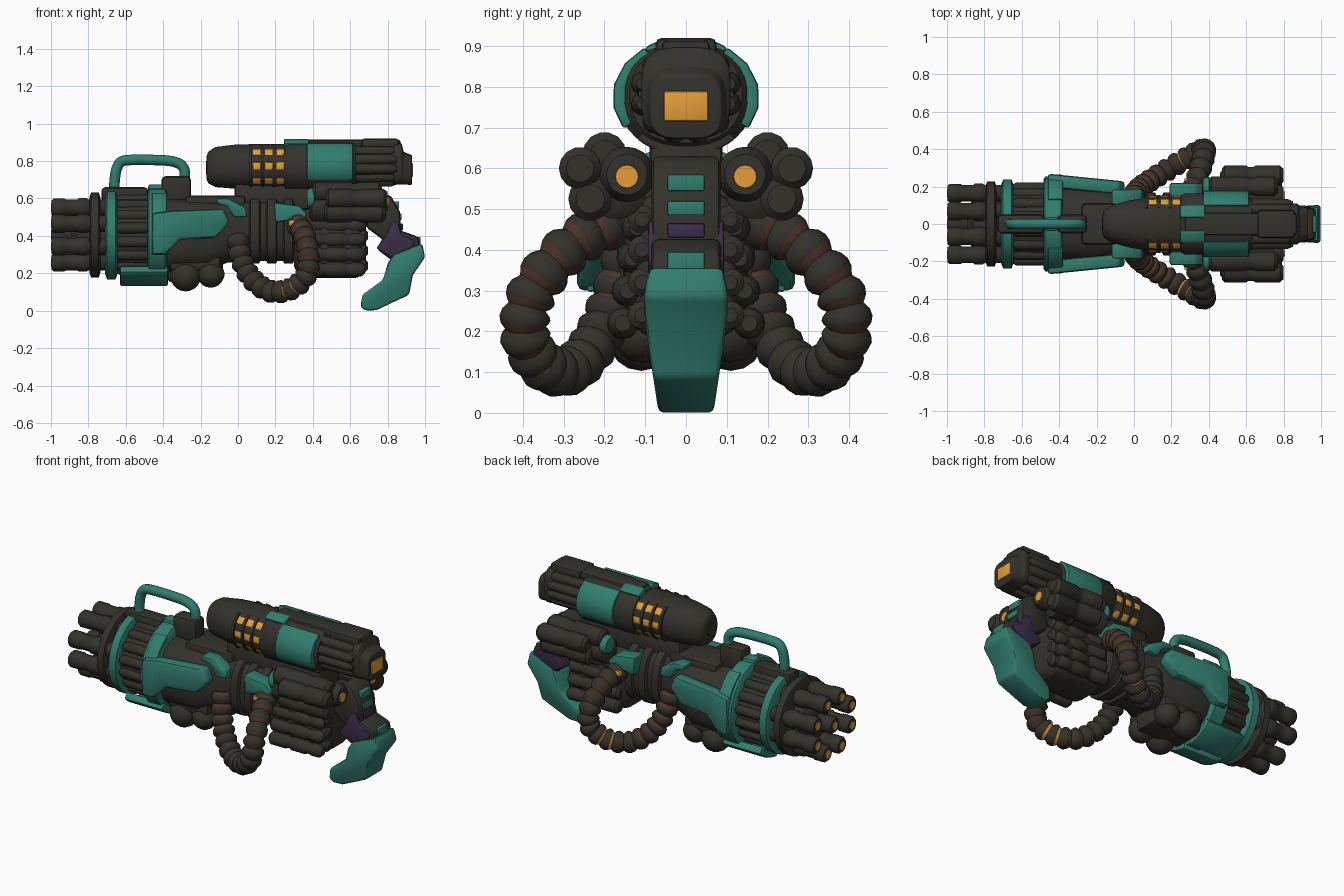
import bpy, bmesh, math
from mathutils import Vector

if "Cube" in bpy.data.objects:
    bpy.data.objects.remove(bpy.data.objects["Cube"])

def material(name, c):
    m = bpy.data.materials.new(name)
    m.diffuse_color = (*c, 1)
    m.use_nodes = True
    m.node_tree.nodes["Principled BSDF"].inputs["Base Color"].default_value = m.diffuse_color
    return m

DARK = material("dark gunmetal", (0.034, 0.031, 0.024))
TEAL = material("teal paint", (0.031, 0.205, 0.155))
GLOW = material("orange glow", (0.78, 0.34, 0.04))
PURP = material("deep purple", (0.045, 0.026, 0.07))
RUST = material("rust brown", (0.075, 0.034, 0.02))

def finish(bm, name, mats, bevel=0.0, segs=2):
    bmesh.ops.recalc_face_normals(bm, faces=bm.faces)
    if bevel:
        edges = [e for e in bm.edges if len(e.link_faces) == 2 and e.calc_face_angle(0) > 0.6]
        bmesh.ops.bevel(bm, geom=edges, offset=bevel, segments=segs, profile=0.5,
                        affect='EDGES', clamp_overlap=True)
    me = bpy.data.meshes.new(name)
    for f in bm.faces:
        f.smooth = True
    bm.to_mesh(me)
    bm.free()
    me.set_sharp_from_angle(angle=math.radians(40))
    for m in (mats if isinstance(mats, (list, tuple)) else [mats]):
        me.materials.append(m)
    ob = bpy.data.objects.new(name, me)
    bpy.context.collection.objects.link(ob)
    return ob

def skin(bm, rings, cap=True):
    """Bridge rings of coordinates into a tube; returns faces per span."""
    vs = [[bm.verts.new(p) for p in r] for r in rings]
    n, spans = len(vs[0]), []
    for a, b in zip(vs, vs[1:]):
        spans.append([bm.faces.new((a[i], a[(i+1) % n], b[(i+1) % n], b[i])) for i in range(n)])
    if cap:
        bm.faces.new(vs[0])
        bm.faces.new(vs[-1])
    return spans

def lathe(name, prof, y, z, mat, n=20, bevel=0.0):
    """Turned part along x from (x, radius) pairs."""
    bm = bmesh.new()
    skin(bm, [[(x, y + r*math.cos(2*math.pi*i/n), z + r*math.sin(2*math.pi*i/n))
               for i in range(n)] for x, r in prof])
    return finish(bm, name, mat, bevel)

def loft(name, stations, mat, n=24, power=2.0, bevel=0.0):
    """Superellipse sections (x, half width, half height, centre z)."""
    def pt(x, hy, hz, cz, a):
        c, s = math.cos(a), math.sin(a)
        return (x, hy*math.copysign(abs(c)**(2/power), c), cz + hz*math.copysign(abs(s)**(2/power), s))
    bm = bmesh.new()
    skin(bm, [[pt(*st, 2*math.pi*(i+.5)/n) for i in range(n)] for st in stations])
    return finish(bm, name, mat, bevel)

def box(name, x, y, z, mat, bevel=0.012):
    """Box from (min, max) ranges."""
    bm = bmesh.new()
    skin(bm, [[(x[i], y[0], z[0]), (x[i], y[1], z[0]), (x[i], y[1], z[1]), (x[i], y[0], z[1])] for i in (0, 1)])
    return finish(bm, name, mat, bevel)

def prism(name, prof, y0, y1, mat, bevel=0.012, slope=0.0, xref=0.0):
    """Side-view (x, z) outline extruded across y, optionally narrowing along x."""
    bm = bmesh.new()
    skin(bm, [[(x, y + slope*(x - xref), z) for x, z in prof] for y in (y0, y1)])
    return finish(bm, name, mat, bevel)

def arc_plate(name, x0, x1, ry, rz, cz, a0, a1, th, mat, bevel=0.0, n=6):
    """Curved plate wrapped round the x axis between two angles."""
    bm, rings = bmesh.new(), []
    for i in range(n + 1):
        a = math.radians(a0 + (a1 - a0)*i/n)
        c, s = math.cos(a), math.sin(a)
        rings.append([(x, (ry + t)*c, cz + (rz + t)*s)
                      for x, t in ((x0, -0.02), (x1, -0.02), (x1, th), (x0, th))])
    skin(bm, rings)
    return finish(bm, name, mat, bevel)

def sweep(name, pts, rad, mats, steps, n=12, rule=None):
    """Tube along a smooth path; rad(i) gives radius, rule(i) material index."""
    P = [Vector(p) for p in pts]
    P = [2*P[0] - P[1]] + P + [2*P[-1] - P[-2]]
    path = []
    for k in range(steps + 1):
        u = k/steps*(len(P) - 3)
        j = min(int(u), len(P) - 4)
        t, (a, b, c, d) = u - j, P[j:j+4]
        path.append(0.5*(2*b + (c-a)*t + (2*a-5*b+4*c-d)*t*t + (3*b-a-3*c+d)*t**3))
    bm, rings, q, last = bmesh.new(), [], None, None
    for k, p in enumerate(path):
        tan = (path[min(k+1, steps)] - path[max(k-1, 0)]).normalized()
        q = tan.to_track_quat('Z', 'Y') if q is None else last.rotation_difference(tan) @ q
        last = tan
        rings.append([p + q @ Vector((math.cos(2*math.pi*i/n), math.sin(2*math.pi*i/n), 0))*rad(k) for i in range(n)])
    for k, faces in enumerate(skin(bm, rings)):
        for f in faces:
            f.material_index = rule(k) if rule else 0
    return finish(bm, name, mats)

CZ = 0.405
# Rotary barrels with glowing muzzles
spots = [(0.178*math.cos(math.pi*(2*i+1)/8), 0.158*math.sin(math.pi*(2*i+1)/8)) for i in range(8)] + [(0, 0)]
for y, z in spots:
    lathe("barrel", [(-.997, .04), (-.985, .05), (-.93, .05), (-.92, .045), (-.86, .045),
                     (-.85, .052), (-.81, .052), (-.8, .045), (-.66, .045)], y, CZ + z, DARK, 14)
    lathe("muzzle_glow", [(-1.0, .024), (-.99, .024)], y, CZ + z, GLOW, 12)
lathe("barrel_core", [(-.89, .09), (-.86, .13), (-.6, .15)], 0, CZ, DARK)
lathe("barrel_clamp", [(-.795, .2), (-.785, .228), (-.745, .228), (-.735, .2)], 0, CZ, DARK, 32)
lathe("front_ring", [(-.71, .21), (-.70, .238), (-.655, .238), (-.645, .21)], 0, CZ, TEAL, 32)
# Ribbed drum
lathe("drum", [(-.66, .2), (-.38, .205)], 0, CZ, DARK, 32)
for i in range(16):
    a = 2*math.pi*(i + .5)/16
    lathe("drum_rib", [(-.65, .02), (-.63, .03), (-.42, .03), (-.4, .02)],
          .195*math.cos(a), CZ + .19*math.sin(a), DARK, 10)
lathe("drum_band", [(-.485, .235), (-.475, .254), (-.39, .254), (-.38, .235)], 0, CZ, TEAL, 24)
for s in (0, 1):
    m = (lambda a: 180 - a) if s else (lambda a: a)
    arc_plate("lower_guard", -.63, -.375, .255, .25, CZ, m(-86), m(-46), .025, TEAL, .01)
    arc_plate("upper_guard", -.46, -.38, .25, .25, CZ, m(-25), m(60), .014, TEAL, .008, 8)
box("drum_top_block", (-.73, -.48), (-.05, .05), (.58, .66), DARK, .02)
box("handle_rear_mount", (-.41, -.25), (-.05, .05), (.58, .72), DARK, .025)
box("top_teal_strip", (-.48, -.3), (-.035, .035), (.6, .675), TEAL)
# Carry handle
sweep("carry_handle", [(-.66, 0, .64), (-.66, 0, .69), (-.65, 0, .755), (-.625, 0, .796), (-.57, 0, .806),
                       (-.46, 0, .806), (-.36, 0, .80), (-.305, 0, .78), (-.285, 0, .745), (-.285, 0, .70)],
      lambda k: .028, TEAL, 54)

# Receiver body
loft("receiver", [(-.42, .2, .2, .4), (-.16, .2, .19, .4), (-.06, .165, .17, .425), (.06, .15, .165, .43),
                  (.3, .16, .165, .43)], DARK, 24, 2.8, .01)
loft("rear_receiver", [(.3, .13, .15, .38), (.34, .155, .185, .36), (.64, .15, .185, .36), (.685, .11, .15, .36)],
     DARK, 24, 3.2, .01)
box("top_bridge", (-.02, .62), (-.09, .09), (.54, .68), DARK, .02)
box("top_deck", (-.28, .04), (-.11, .11), (.54, .615), DARK, .02)
box("under_keel", (-.38, -.08), (-.09, .09), (.15, .28), DARK, .03)
for x in (.09, .18, .27):
    loft("receiver_hoop", [(x-.032, .15, .16, .43), (x-.022, .17, .18, .43), (x+.022, .17, .18, .43),
                           (x+.032, .15, .16, .43)], DARK, 24, 2.8)

for s in (1, -1):
    # Teal side armour
    prism("side_panel", [(-.46, .52), (-.36, .535), (-.08, .545), (-.045, .47), (-.12, .39), (-.31, .38),
                         (-.39, .30), (-.46, .30)], s*.195, s*.268, TEAL, .018, -s*.1, -.45)
    prism("small_teal_plate", [(-.12, .6), (-.05, .6), (.04, .55), (.05, .5), (-.02, .5), (-.06, .56), (-.11, .57)],
          s*.1, s*.185, TEAL, .01)
    prism("hose_bracket", [(.19, .58), (.33, .56), (.37, .52), (.35, .47), (.28, .485), (.2, .47)],
          s*.12, s*.22, TEAL, .012)
    box("bracket_light", (.27, .35), (s*.15, s*.245), (.455, .485), GLOW, .006)
    # Underslung pods
    for x, z, r in ((-.28, .185, .082), (-.145, .195, .072)):
        lathe("under_pod", [(x + r*math.cos(a), max(.01, r*math.sin(a)))
                            for a in (math.pi*(1 - k/10) for k in range(11))], s*.11, z, DARK, 16)
    box("pod_rail", (-.37, -.09), (s*.05, s*.16), (.21, .3), DARK, .03)
    # Ribbed hose, rust showing in the grooves
    sweep("ribbed_hose", [(.31, s*.17, .47), (.35, s*.28, .41), (.375, s*.375, .3), (.365, s*.395, .19),
                          (.28, s*.35, .115), (.17, s*.285, .105), (.075, s*.225, .17), (.02, s*.18, .27),
                          (-.005, s*.14, .40)], lambda k: (.047, .059, .063, .059)[k % 4], [DARK, RUST, GLOW], 68,
          14, lambda k: 2 if k in (31, 35) else (1 if k % 4 == 3 else 0))
    # Rear body tubes and end knobs
    for j, z in enumerate((.22, .3, .38, .455)):
        y = s*(.155 - .012*j)
        lathe("rear_tube", [(.33, .025), (.345, .04), (.44, .04), (.45, .033), (.47, .033), (.48, .04), (.57, .04),
                            (.58, .033), (.6, .033), (.61, .037), (.66, .037), (.68, .02)], y, z, DARK, 12)
        lathe("rear_knob", [(.65, .035), (.68, .035), (.695, .018)], s*.108, z + .02, DARK, 12)
    # Side thruster cluster with lamp
    for y, z, r, x0, x1 in ((.26, .6, .052, .47, .8), (.2, .635, .054, .4, .77), (.235, .525, .054, .46, .79),
                            (.17, .55, .075, .38, .74)):
        lathe("thruster_tube", [(x0, r*.7), (x0+.015, r), (.6, r), (.61, r*.88), (.64, r*.88), (.65, r),
                                (x1-.02, r), (x1, r*.65)], s*y, z, DARK, 14)
    lathe("lamp_housing", [(.5, .06), (.77, .068), (.8, .05)], s*.145, .585, DARK, 20)
    lathe("lamp", [(.79, .03), (.806, .028)], s*.145, .58, GLOW, 16)
    lathe("thruster_nozzle", [(.37, .045), (.385, .056), (.40, .056), (.41, .05)], s*.195, .6, TEAL, 18)

# Upper canister
loft("canister_nose", [(-.168, .05, .06, .765), (-.16, .075, .085, .766), (-.12, .1, .108, .768),
                       (-.02, .128, .118, .77), (.1, .145, .122, .77), (.27, .15, .122, .77)], DARK, 28, 2.2, .008)
lathe("nose_port", [(-.172, .035), (-.15, .045)], 0, .765, DARK, 16)
loft("canister_mid", [(.25, .148, .122, .773), (.27, .164, .134, .773), (.6, .164, .134, .773), (.63, .138, .118, .78)],
     DARK, 28, 2.3)
loft("canister_rear", [(.6, .12, .108, .783), (.84, .118, .105, .785)], DARK, 24, 2.2)
for i in range(12):
    a = 2*math.pi*(i + .5)/12
    lathe("rear_fin_tube", [(.6, .022), (.63, .03), (.82, .028), (.85, .015)],
          .11*math.cos(a), .783 + .096*math.sin(a), DARK, 10)
loft("canister_tail", [(.82, .085, .1, .785), (.84, .11, .112, .785), (.875, .11, .112, .785), (.885, .096, .088, .762),
                       (.93, .088, .08, .752)], DARK, 24, 3.5, .006)
prism("tail_light", [(.92, .715), (.936, .715), (.936, .79), (.92, .79)], -.055, .055, GLOW, .007)
box("top_spine", (.27, .87), (-.06, .06), (.87, .915), DARK, .015)
box("spine_tail", (.66, .86), (-.075, .075), (.865, .92), DARK, .015)
for s in (0, 1):
    m = (lambda a: 180 - a) if s else (lambda a: a)
    arc_plate("canister_armour", .37, .615, .165, .132, .775, m(-32), m(56), .016, TEAL, .008, 4)
    arc_plate("armour_strip", .245, .38, .15, .125, .775, m(54), m(78), .024, TEAL, .008, 4)
    arc_plate("lower_canister_rail", .25, .62, .158, .13, .775, m(-75), m(-45), .014, DARK, .006, 4)
    for x in (.08, .143, .206):
        for a in (38, 2, -38):
            arc_plate("vent_window", x, x+.042, .147, .123, .77, m(a-9), m(a+9), .005, GLOW, .004, 3)
    for x in (.062, .125, .188, .251):
        arc_plate("vent_divider", x, x+.014, .147, .123, .77, m(-55), m(55), .009, DARK, 0, 10)

# Shoulder stock: dark neck, purple cheeks, tapered teal pad
prism("stock_upper", [(.68, .45), (.7, .58), (.77, .635), (.82, .61), (.865, .53), (.875, .4), (.80, .36)],
      -.085, .085, DARK, .02)
prism("stock_collar", [(.74, .33), (.77, .38), (.8, .43), (.88, .425), (.965, .395), (.975, .33), (.82, .27)],
      -.086, .086, DARK, .018)
for s in (1, -1):
    prism("purple_cheek", [(.74, .335), (.79, .40), (.82, .47), (.855, .47), (.87, .41), (.95, .37), (.93, .34),
                           (.82, .285)], s*.06, s*.093, PURP, .006)
pad = prism("stock_pad", [(.655, .02), (.68, .0), (.74, .003), (.915, .085), (.935, .19), (1.0, .285), (.985, .36),
                          (.93, .34), (.83, .30), (.8, .25), (.775, .165), (.665, .085)], -.102, .102, TEAL, .026)
for v in pad.data.vertices:
    v.co.y *= min(1, .66 + .34*v.co.z/.23) * (1 - max(0, v.co.z - .29)*1.5)
box("stock_link", (.64, .78), (-.07, .07), (.46, .58), DARK, .02)
for z0, z1, x, mt in ((.545, .585, .862, TEAL), (.485, .52, .875, TEAL), (.43, .465, .882, PURP),
                      (.335, .395, .975, TEAL)):
    box("stock_back_plate", (x-.03, x), (-.045, .045), (z0, z1), mt, .004)
